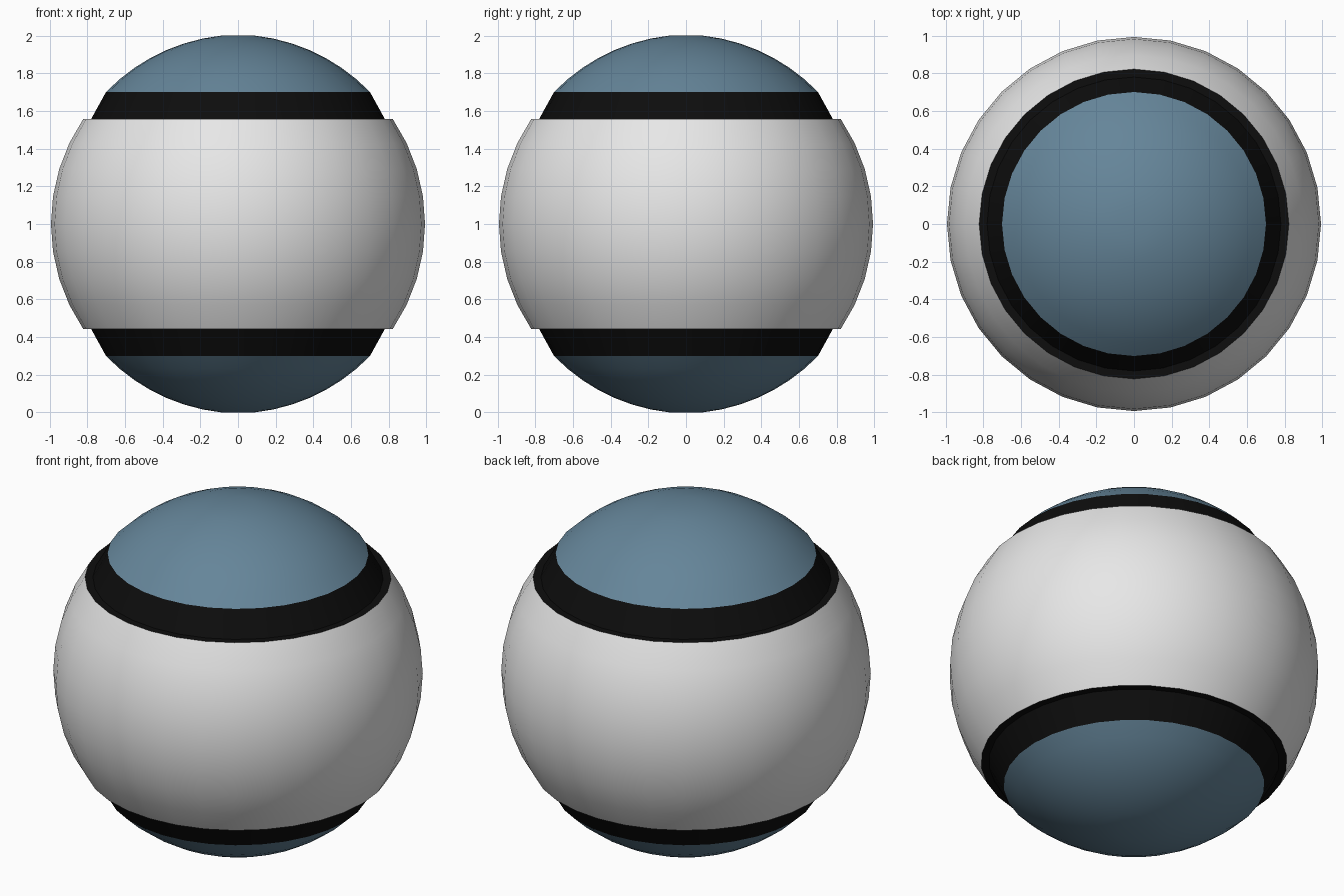
import bpy, bmesh, math

if "Cube" in bpy.data.objects:
    bpy.data.objects.remove(bpy.data.objects["Cube"])

SEGMENTS = 32


def material(name, rgb):
    m = bpy.data.materials.new(name)
    m.diffuse_color = (*rgb, 1)
    m.use_nodes = True
    m.node_tree.nodes["Principled BSDF"].inputs["Base Color"].default_value = m.diffuse_color
    return m


WHITE = material("white", (0.8, 0.8, 0.8))
BLUE = material("slate blue", (0.13, 0.235, 0.32))
BLACK = material("black", (0.004, 0.004, 0.004))


def arc(r0, r1, a0, a1, steps):
    """Profile points (radius, height) along an arc around the ball centre."""
    pts = []
    for i in range(steps + 1):
        t = i / steps
        r, a = r0 + (r1 - r0) * t, math.radians(a0 + (a1 - a0) * t)
        pts.append((r * math.cos(a), 1 + r * math.sin(a)))
    return pts


def lathe(name, profile, mat, close_end=False):
    """Spin a bottom-to-top profile around the z axis."""
    bm = bmesh.new()
    rings = [[bm.verts.new((r * math.cos(k * math.tau / SEGMENTS),
                            r * math.sin(k * math.tau / SEGMENTS), z))
              for k in range(SEGMENTS)] for r, z in profile]
    for low, high in zip(rings, rings[1:]):
        for k in range(SEGMENTS):
            n = (k + 1) % SEGMENTS
            bm.faces.new((low[k], low[n], high[n], high[k]))
    if close_end:
        bm.faces.new(rings[-1])
    mesh = bpy.data.meshes.new(name)
    bm.to_mesh(mesh)
    bm.free()
    mesh.materials.append(mat)
    obj = bpy.data.objects.new(name, mesh)
    bpy.context.collection.objects.link(obj)
    return obj


def mirrored(obj, name):
    """Copy a part to the other half of the ball."""
    copy = obj.copy()
    copy.data = obj.data.copy()
    copy.name = name
    bm = bmesh.new()
    bm.from_mesh(copy.data)
    for v in bm.verts:
        v.co.z = 2 - v.co.z
    bmesh.ops.reverse_faces(bm, faces=bm.faces[:])
    bm.to_mesh(copy.data)
    bm.free()
    bpy.context.collection.objects.link(copy)
    return copy


# White middle band
band = lathe("middle_band", arc(0.993, 0.993, -34.1, 34.1, 8), WHITE)

# Blue caps with a small flat pole
cap = lathe("top_cap", arc(0.991, 1.004, 45, 84.9, 7), BLUE, close_end=True)
cap_low = mirrored(cap, "bottom_cap")

# Black recessed grooves: flat lip plus sloping wall
edge, rim = arc(0.993, 0.993, 34.1, 34.1, 1)[0], arc(0.991, 0.991, 45, 45, 1)[0]
groove = lathe("top_groove", [edge, (0.78, edge[1]), rim], BLACK)
groove_low = mirrored(groove, "bottom_groove")

# Smooth shading with sharp rims
for obj in (band, cap, cap_low, groove, groove_low):
    obj.select_set(True)
bpy.context.view_layer.objects.active = band
bpy.ops.object.shade_smooth_by_angle(angle=math.radians(35))
